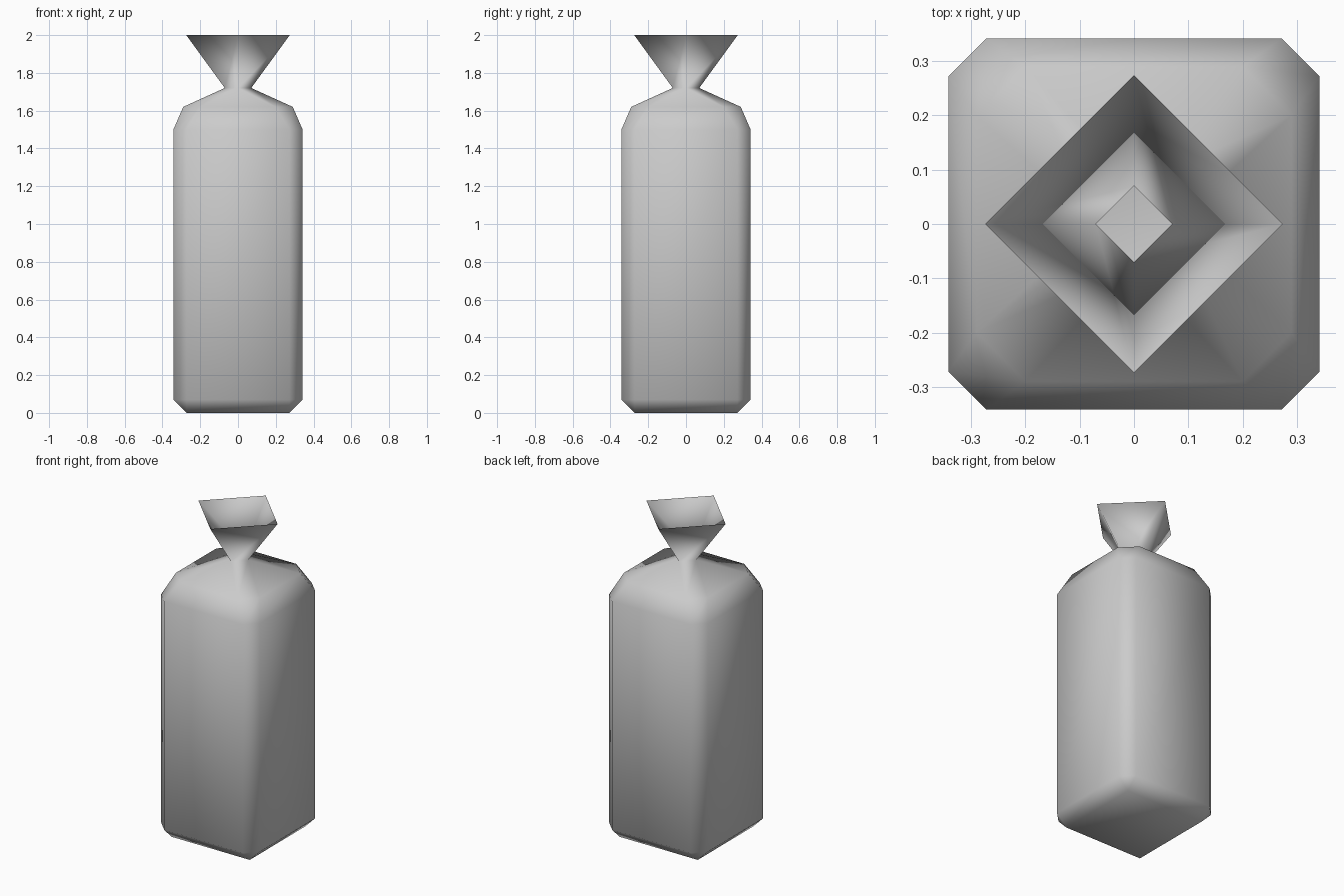
import bpy
import bmesh

cube = bpy.data.objects.get("Cube")
if cube:
    bpy.data.objects.remove(cube, do_unlink=True)


def make_material(name, color):
    mat = bpy.data.materials.new(name)
    mat.use_nodes = True
    mat.diffuse_color = color
    mat.node_tree.nodes["Principled BSDF"].inputs["Base Color"].default_value = color
    return mat


def ring(bm, a, b, z):
    """Chamfered square; b == a gives a square, b == 0 gives a diamond."""
    points = [(a, -b), (a, b), (b, a), (-b, a), (-a, b), (-a, -b), (-b, -a), (b, -a)]
    return [bm.verts.new((x, y, z)) for x, y in points]


# Sections from the base to the flared open mouth: half width, corner start, height
sections = [
    (0.272, 0.272, 0.0),
    (0.342, 0.272, 0.07),
    (0.342, 0.272, 1.50),
    (0.29, 0.20, 1.62),
    (0.07, 0.0, 1.72),
    (0.274, 0.0, 2.0),
]

bm = bmesh.new()
rings = [ring(bm, *s) for s in sections]

# Base panel and walls
bm.faces.new(reversed(rings[0]))
for low, high in zip(rings, rings[1:]):
    for i in range(8):
        j = (i + 1) % 8
        bm.faces.new((low[i], low[j], high[j], high[i]))

# Merge the collapsed corners of the square and diamond sections
bmesh.ops.remove_doubles(bm, verts=bm.verts[:], dist=0.0001)
for face in bm.faces:
    face.smooth = True

mesh = bpy.data.meshes.new("tied_bag")
bm.to_mesh(mesh)
bm.free()
mesh.materials.append(make_material("light grey", (0.6, 0.6, 0.6, 1.0)))
bag = bpy.data.objects.new("tied_bag", mesh)
bpy.context.collection.objects.link(bag)
